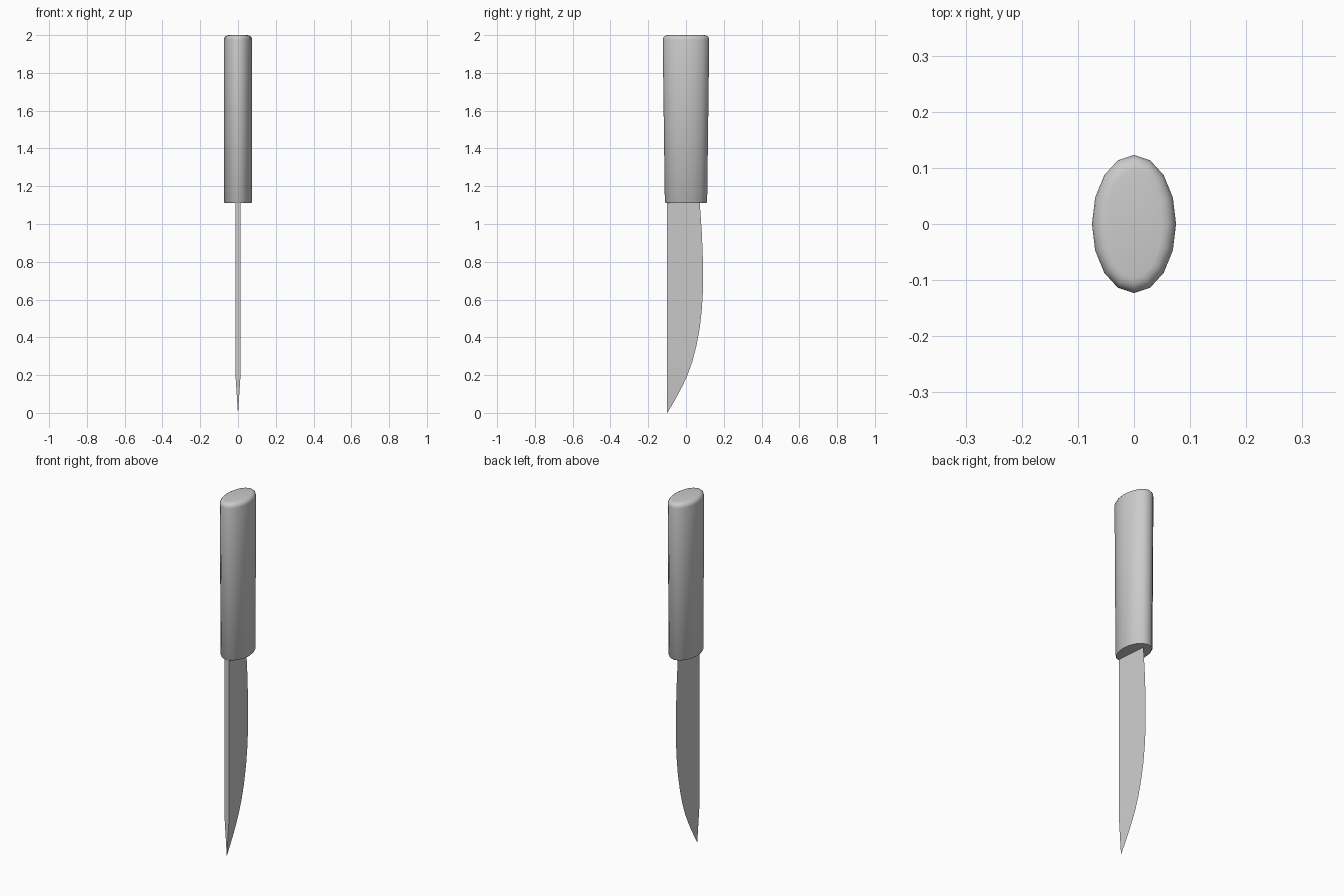
import bpy
import math
from mathutils import Vector

cube = bpy.data.objects.get("Cube")
if cube:
    bpy.data.objects.remove(cube)

grey = bpy.data.materials.new("plain grey")
grey.use_nodes = True
GREY = (0.6, 0.6, 0.6, 1)
grey.diffuse_color = GREY
for node in grey.node_tree.nodes:
    if node.type == 'BSDF_PRINCIPLED':
        node.inputs["Base Color"].default_value = GREY


def loft(name, rings, angle):
    """Skin a stack of equal rings, cap both ends and shade by angle."""
    n = len(rings[0])
    verts = [v for ring in rings for v in ring]
    faces = [list(range(n))[::-1],
             list(range(len(verts) - n, len(verts)))]
    for r in range(len(rings) - 1):
        for i in range(n):
            j = (i + 1) % n
            faces.append([r * n + i, r * n + j, (r + 1) * n + j, (r + 1) * n + i])
    mesh = bpy.data.meshes.new(name)
    mesh.from_pydata(verts, [], faces)
    mesh.materials.append(grey)
    obj = bpy.data.objects.new(name, mesh)
    bpy.context.collection.objects.link(obj)
    bpy.ops.object.select_all(action='DESELECT')
    obj.select_set(True)
    bpy.context.view_layer.objects.active = obj
    bpy.ops.object.shade_smooth_by_angle(angle=math.radians(angle))
    return obj


def ellipse(rx, ry, z, sides=16):
    return [Vector((rx * math.cos(2 * math.pi * i / sides),
                    ry * math.sin(2 * math.pi * i / sides), z))
            for i in range(sides)]


# Handle: oval grip, flaring towards a rounded butt
BOTTOM, TOP, ROUND = 1.11, 2.0, 0.025
handle_rings = [ellipse(0.070, 0.108, BOTTOM), ellipse(0.075, 0.112, BOTTOM + 0.006)]
for step in range(5):
    a = math.radians(22.5 * step)
    inset = ROUND * (1 - math.cos(a))
    handle_rings.append(ellipse(0.075 - inset, 0.123 - inset,
                                TOP - ROUND + ROUND * math.sin(a)))
loft("handle", handle_rings, 40)

# Blade: straight thick spine, curved sharp edge, tapering to the tip
SPINE = -0.10
edge = [(0.0, -0.099), (0.05, -0.069), (0.1, -0.041), (0.15, -0.015),
        (0.2, 0.008), (0.27, 0.033), (0.35, 0.054), (0.45, 0.073),
        (0.55, 0.084), (0.65, 0.090), (0.8, 0.090), (0.95, 0.084),
        (1.14, 0.071)]
blade_rings = []
for z, y in edge:
    half = 0.0135 * min(1, 0.04 + z / 0.21)
    blade_rings.append([Vector((-half, SPINE, z)), Vector((half, SPINE, z)),
                        Vector((0, y, z))])
loft("blade", blade_rings, 30)
